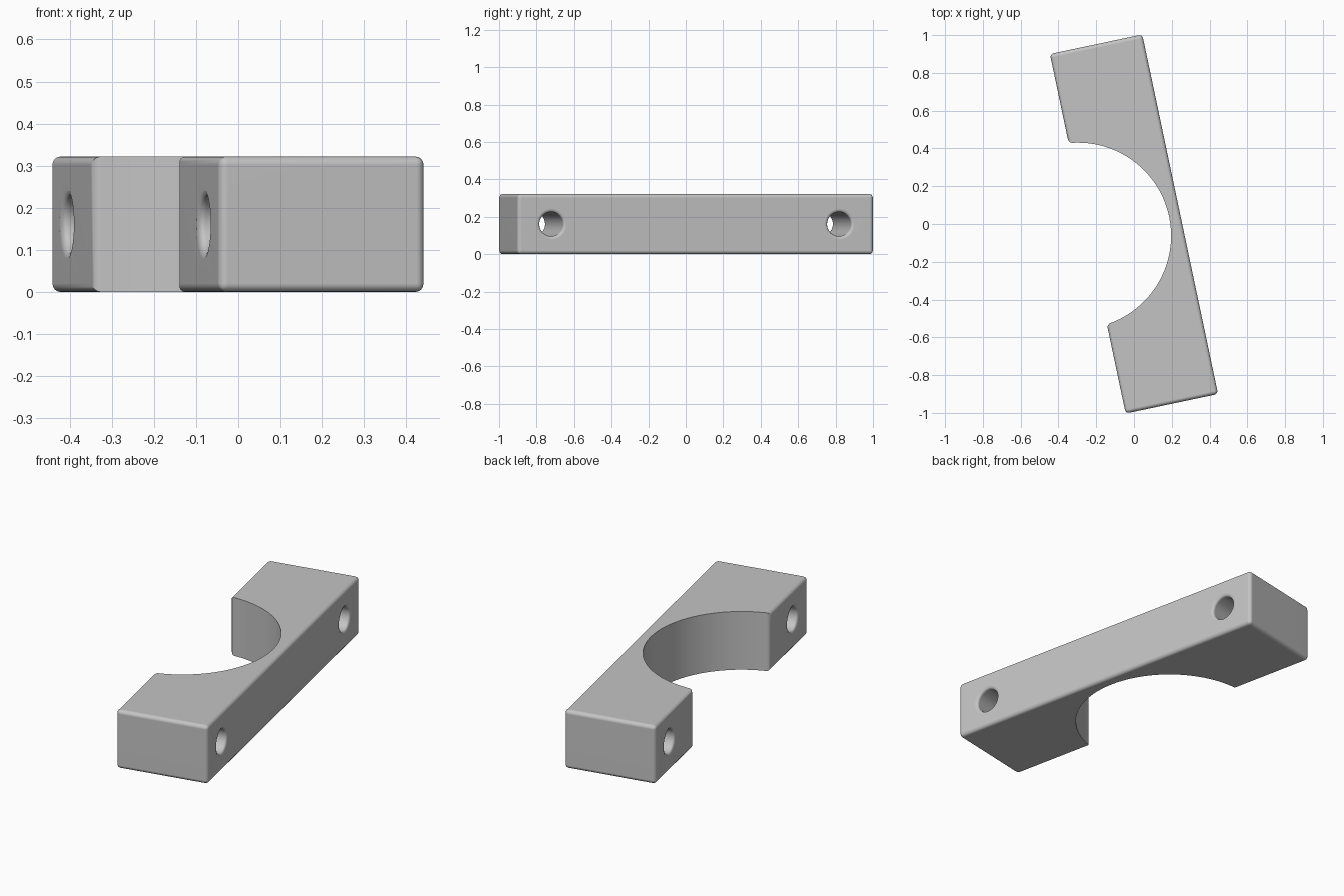
import bpy, bmesh
from math import sin, cos, pi, radians, acos
from mathutils import Vector, Matrix

cube = bpy.data.objects.get("Cube")
if cube:
    bpy.data.objects.remove(cube, do_unlink=True)

W, L, H = 0.50, 1.945, 0.322            # block width, length, height
ROUND = 0.02                            # edge rounding
CX, R = -0.303, 0.493                   # round notch centre and radius
HOLE_Y, HOLE_R, FLARE = 0.787, 0.065, 0.018
TURN = radians(11.9)

grey = bpy.data.materials.new("plain_grey")
grey.use_nodes = True
colour = (0.55, 0.55, 0.55, 1)
grey.diffuse_color = colour
grey.node_tree.nodes["Principled BSDF"].inputs["Base Color"].default_value = colour


def make_object(name, bm):
    bmesh.ops.recalc_face_normals(bm, faces=bm.faces)
    mesh = bpy.data.meshes.new(name)
    bm.to_mesh(mesh)
    bm.free()
    mesh.materials.append(grey)
    obj = bpy.data.objects.new(name, mesh)
    bpy.context.collection.objects.link(obj)
    return obj


def make_block():
    # Outline with the round notch in its left side
    half = acos((-W / 2 - CX) / R)
    steps = 40
    outline = [(-W / 2, -L / 2), (W / 2, -L / 2), (W / 2, L / 2), (-W / 2, L / 2)]
    for i in range(steps + 1):
        a = half - 2 * half * i / steps
        outline.append((CX + R * cos(a), R * sin(a)))
    bm = bmesh.new()
    base = bm.faces.new([bm.verts.new((x, y, 0)) for x, y in outline])
    top = bmesh.ops.extrude_face_region(bm, geom=[base])["geom"]
    bmesh.ops.translate(bm, vec=(0, 0, H),
                        verts=[v for v in top if isinstance(v, bmesh.types.BMVert)])
    bmesh.ops.recalc_face_normals(bm, faces=bm.faces)
    # Round every edge except those of the notch wall
    rounded = []
    for e in bm.edges:
        m = (e.verts[0].co + e.verts[1].co) / 2
        on_arc = Vector((m.x - CX, m.y)).length < R + 0.001
        if not on_arc or m.x < -W / 2 + 0.0001:
            rounded.append(e)
    bmesh.ops.bevel(bm, geom=rounded, offset=ROUND, offset_type='OFFSET',
                    segments=4, profile=0.5, affect='EDGES')
    return make_object("clamp_block", bm)


def make_hole_cutter(y):
    # Turned shape: a bore that flares softly at both faces
    profile = [(-W / 2 - 0.1, HOLE_R + FLARE)]
    for i in range(6):
        a = pi / 2 * i / 5
        profile.append((-W / 2 + FLARE * sin(a), HOLE_R + FLARE * cos(a) ** 1
                        if i == 0 else HOLE_R + FLARE * (1 - sin(pi / 2 - (pi / 2 - a)))))
    profile += [(-x, r) for x, r in reversed(profile)]
    # Quarter-round flare: radius follows a circle tangent to the bore
    profile = [(x, r if abs(x) > W / 2 else
                HOLE_R + FLARE - (max(0, FLARE ** 2 - (FLARE - (W / 2 - abs(x))) ** 2)) ** 0.5)
               for x, r in profile]
    sides = 40
    bm = bmesh.new()
    rings = [[bm.verts.new((x, y + r * cos(2 * pi * k / sides),
                            H / 2 + r * sin(2 * pi * k / sides)))
              for k in range(sides)] for x, r in profile]
    for a, b in zip(rings, rings[1:]):
        for k in range(sides):
            n = (k + 1) % sides
            bm.faces.new((a[k], a[n], b[n], b[k]))
    bm.faces.new(rings[0])
    bm.faces.new(rings[-1])
    cutter = make_object("hole_cutter", bm)
    cutter.hide_render = True
    return cutter


block = make_block()
bpy.ops.object.select_all(action='DESELECT')
block.select_set(True)
bpy.context.view_layer.objects.active = block

# Two bolt holes across the block
for side in (-1, 1):
    cutter = make_hole_cutter(side * HOLE_Y)
    cut = block.modifiers.new("bolt_hole", 'BOOLEAN')
    cut.operation = 'DIFFERENCE'
    cut.solver = 'EXACT'
    cut.object = cutter
    bpy.ops.object.modifier_apply(modifier=cut.name)
    bpy.data.objects.remove(cutter, do_unlink=True)

# Soft rounded edges with flat main faces
block.data.transform(Matrix.Rotation(TURN, 4, 'Z'))
bpy.ops.object.shade_smooth_by_angle(angle=radians(35))
flat = block.modifiers.new("flat_faces", 'WEIGHTED_NORMAL')
flat.keep_sharp = True
